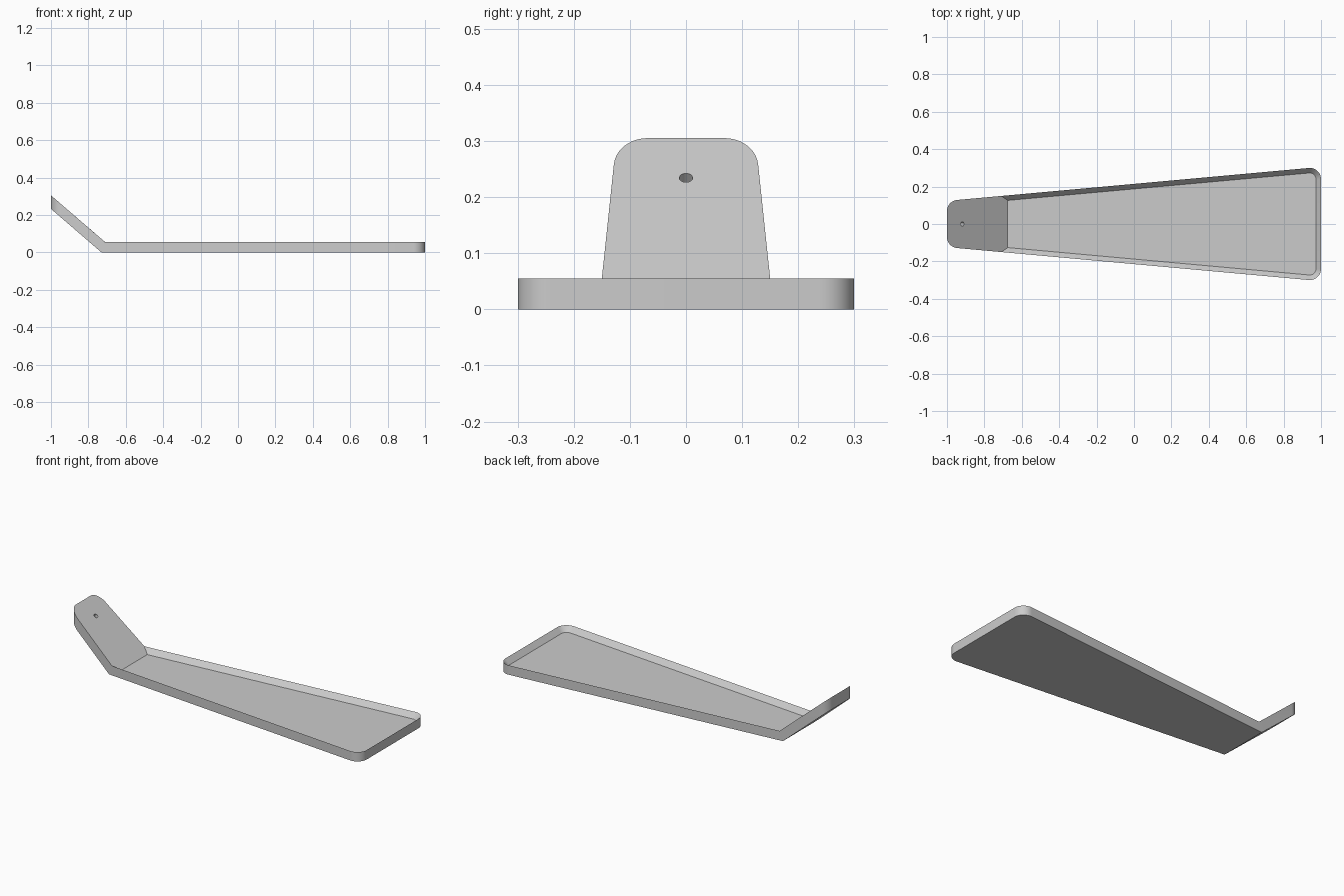
import bpy, bmesh, math
from mathutils import Vector, Matrix

if "Cube" in bpy.data.objects:
    bpy.data.objects.remove(bpy.data.objects["Cube"])

RIM, FLOOR, INSET, R, SEG = 0.055, 0.025, 0.027, 0.06, 12
TOP_X, LOW_X, FLOOR_X = -0.71, -0.73, -0.675   # where the ramp meets rim, base and floor
SLOPE = 0.862
TAPER = math.atan(0.0909)


def half_width(x):
    return 0.15 + math.tan(TAPER) * (x - TOP_X)


def corner(cx, a0, a1, r):
    """Rounded corner tangent to the tapered side."""
    cy = half_width(cx) - R / math.cos(TAPER)
    angles = [a0 + (a1 - a0) * i / SEG for i in range(SEG + 1)]
    return [(cx + r * math.cos(a), cy + r * math.sin(a)) for a in angles]


def mirrored(path):
    """Continue a +y path with its -y reflection."""
    return path + [(x, -y) for x, y in reversed(path)]


def wide_end(joint_x, inset=0.0):
    arc = corner(1 - R, 0, math.pi / 2 + TAPER, R - inset)
    joint = (joint_x, half_width(joint_x) - inset / math.cos(TAPER))
    return mirrored([joint] + arc[::-1])


def narrow_end():
    return mirrored(corner(-1 + R, math.pi / 2 + TAPER, math.pi, R))


gray = bpy.data.materials.new("light gray")
gray.use_nodes = True
gray.diffuse_color = (0.6, 0.6, 0.6, 1)
gray.node_tree.nodes["Principled BSDF"].inputs["Base Color"].default_value = (0.6, 0.6, 0.6, 1)

# Tray with sloped inner walls and a raised ramp handle
bm = bmesh.new()


def loop(path, height):
    return [bm.verts.new((x, y, height(x))) for x, y in path]


def strip(a, b):
    for i in range(len(a) - 1):
        bm.faces.new((a[i], a[i + 1], b[i + 1], b[i]))


rim = loop(wide_end(TOP_X), lambda x: RIM)
base = loop(wide_end(LOW_X), lambda x: 0)
floor = loop(wide_end(FLOOR_X, INSET), lambda x: FLOOR)
ramp_top = loop(narrow_end(), lambda x: RIM + SLOPE * (TOP_X - x))
ramp_low = loop(narrow_end(), lambda x: SLOPE * (LOW_X - x))

strip(rim, base)
strip(floor, rim)
strip([rim[0]] + ramp_top + [rim[-1]], [base[0]] + ramp_low + [base[-1]])
bm.faces.new(floor)
bm.faces.new(base)
bm.faces.new([base[0]] + ramp_low + [base[-1]])
bm.faces.new([rim[0]] + ramp_top + [rim[-1], floor[-1], floor[0]])
bmesh.ops.recalc_face_normals(bm, faces=bm.faces)
mesh = bpy.data.meshes.new("tray")
bm.to_mesh(mesh)
bm.free()
mesh.materials.append(gray)
tray = bpy.data.objects.new("tray", mesh)
bpy.context.collection.objects.link(tray)

# Hanging hole, square to the ramp
normal = Vector((SLOPE, 0, 1)).normalized()
hole_x = -0.918
centre = Vector((hole_x, 0, RIM + SLOPE * (TOP_X - hole_x)))
bpy.ops.mesh.primitive_cylinder_add(vertices=24, radius=0.012, depth=0.2, location=centre,
                                    rotation=normal.to_track_quat("Z", "Y").to_euler())
cutter = bpy.context.object
cutter.name = "hole_cutter"
cutter.hide_render = True
cutter.data.materials.append(gray)

bpy.ops.object.select_all(action="DESELECT")
tray.select_set(True)
bpy.context.view_layer.objects.active = tray
cut = tray.modifiers.new("hole", "BOOLEAN")
cut.operation = "DIFFERENCE"
cut.solver = "EXACT"
cut.object = cutter
bpy.ops.object.modifier_apply(modifier=cut.name)
bpy.data.objects.remove(cutter)
bpy.ops.object.shade_smooth_by_angle(angle=math.radians(30))
